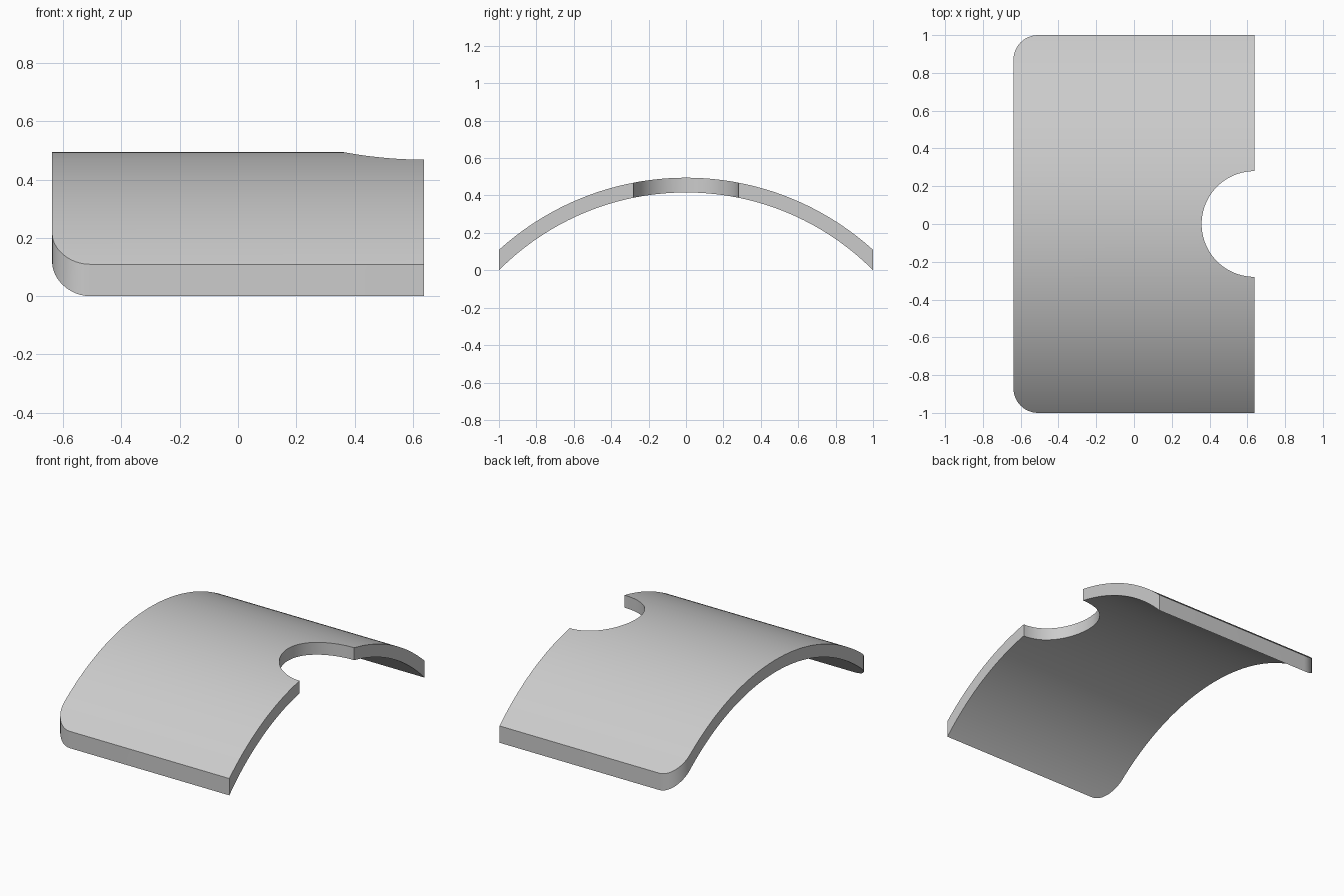
import bpy, bmesh
from math import sin, cos, pi, sqrt

cube = bpy.data.objects.get("Cube")
if cube:
    bpy.data.objects.remove(cube)

# Curved shell: concentric arcs across y
AXIS_Z, R_OUT, R_IN = -0.994, 1.489, 1.41
X_MIN, X_MAX = -0.638, 0.638
CORNER, NOTCH = 0.13, 0.28


def arc_z(radius, y):
    return AXIS_Z + sqrt(radius * radius - y * y)


def left_x(y):
    # rounded corners on the left edge
    d = max(0, abs(y) - (1 - CORNER))
    return X_MIN + CORNER - sqrt(max(0, CORNER ** 2 - d * d))


def right_x(y):
    # half-round notch in the right edge
    return X_MAX - sqrt(max(0, NOTCH ** 2 - y * y))


# Stations along y: notch, plain span, rounded corner, then mirrored
half = [NOTCH * sin(pi / 2 * i / 20) for i in range(21)]
span = 1 - CORNER - NOTCH
half += [NOTCH + span * i / 20 for i in range(1, 21)]
half += [1 - CORNER + CORNER * sin(pi / 2 * i / 12) for i in range(1, 13)]
stations = [-y for y in reversed(half[1:])] + half

bm = bmesh.new()
rings = []
for y in stations:
    lx, rx = left_x(y), right_x(y)
    top, bottom = arc_z(R_OUT, y), arc_z(R_IN, y)
    corners = ((lx, bottom), (rx, bottom), (rx, top), (lx, top))
    rings.append([bm.verts.new((x, y, z)) for x, z in corners])
for a, b in zip(rings, rings[1:]):
    for i in range(4):
        j = (i + 1) % 4
        bm.faces.new((a[i], a[j], b[j], b[i]))
bm.faces.new(rings[0])
bm.faces.new(rings[-1])
bmesh.ops.recalc_face_normals(bm, faces=bm.faces)

mesh = bpy.data.meshes.new("curved_panel")
bm.to_mesh(mesh)
bm.free()
panel = bpy.data.objects.new("curved_panel", mesh)
bpy.context.collection.objects.link(panel)

# Plain light grey
grey = bpy.data.materials.new("light_grey")
grey.use_nodes = True
colour = (0.6, 0.6, 0.6, 1)
grey.diffuse_color = colour
grey.node_tree.nodes["Principled BSDF"].inputs["Base Color"].default_value = colour
mesh.materials.append(grey)

bpy.ops.object.select_all(action='DESELECT')
panel.select_set(True)
bpy.context.view_layer.objects.active = panel
bpy.ops.object.shade_smooth_by_angle(angle=pi / 6)
